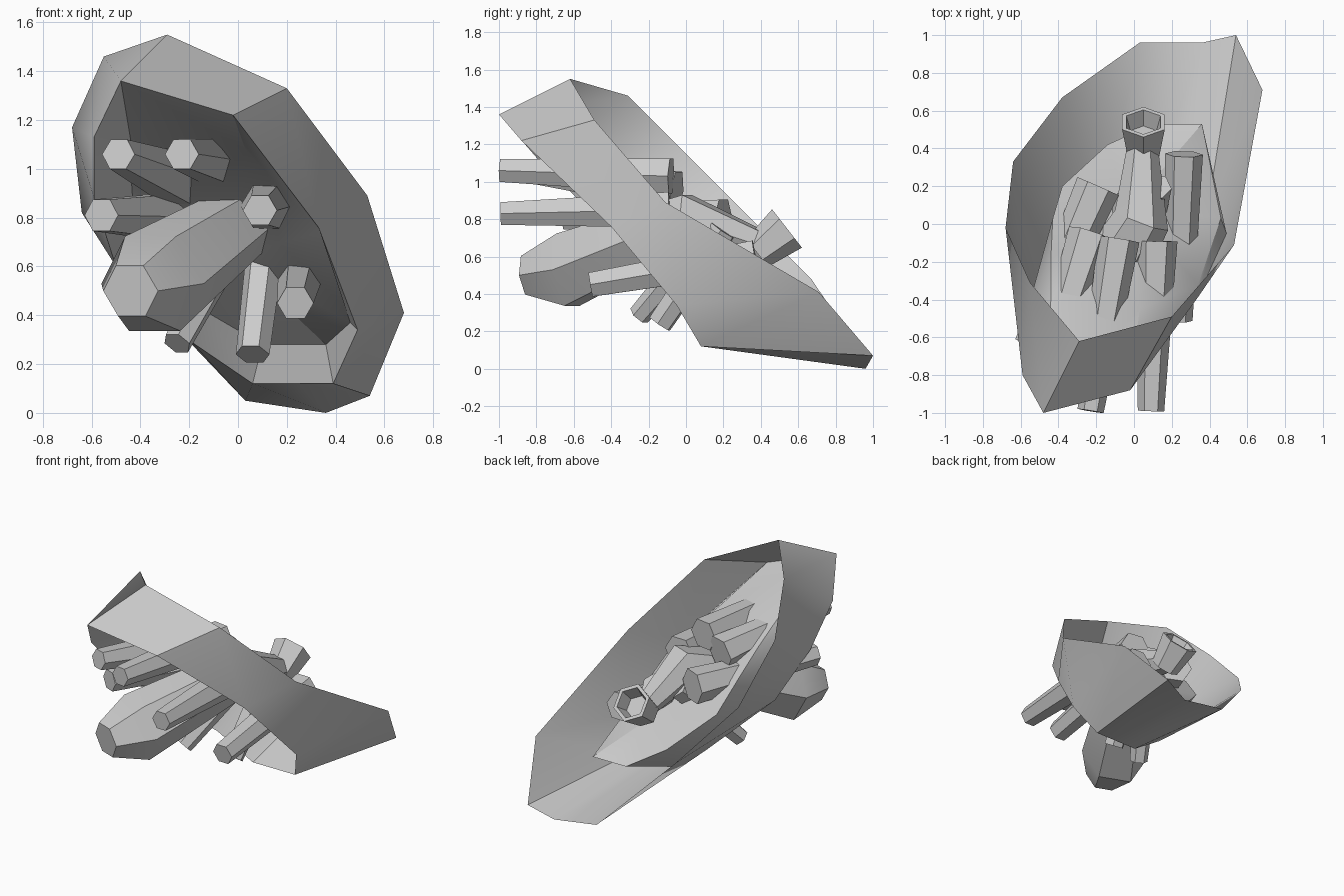
import bpy, math
from mathutils import Vector

if "Cube" in bpy.data.objects:
    bpy.data.objects.remove(bpy.data.objects["Cube"])


def make(name, verts, faces, smooth=False):
    me = bpy.data.meshes.new(name)
    me.from_pydata([tuple(v) for v in verts], [], faces)
    ob = bpy.data.objects.new(name, me)
    bpy.context.collection.objects.link(ob)
    bpy.ops.object.select_all(action='DESELECT')
    ob.select_set(True)
    bpy.context.view_layer.objects.active = ob
    bpy.ops.object.mode_set(mode='EDIT')
    bpy.ops.mesh.select_all(action='SELECT')
    bpy.ops.mesh.normals_make_consistent(inside=False)
    bpy.ops.object.mode_set(mode='OBJECT')
    if smooth:
        bpy.ops.object.shade_smooth_by_angle(angle=math.radians(smooth))
    return ob


def bridge(a, b, n):
    return [(a + i, a + (i + 1) % n, b + (i + 1) % n, b + i) for i in range(n)]


def tube(name, stations, smooth=False, sides=6, turn=0.0):
    """Faceted tube through (point, radius) stations, capped at both ends."""
    pts = [Vector(p) for p, r in stations]
    axis = (pts[-1] - pts[0]).normalized()
    u = axis.cross(Vector((0, 0, 1))).normalized()
    w = u.cross(axis)
    verts, faces = [], []
    for p, (_, r) in zip(pts, stations):
        for k in range(sides):
            t = turn + 2 * math.pi * k / sides
            verts.append(p + r * (math.cos(t) * u + math.sin(t) * w))
    for s in range(len(pts) - 1):
        faces += bridge(s * sides, (s + 1) * sides, sides)
    faces.append(tuple(range(sides)))
    faces.append(tuple(range(len(verts) - sides, len(verts))))
    return make(name, verts, faces, smooth)


# Flared cup: back rim, front rim, recessed floor outline
back_rim = [(-.29, -.62, 1.55), (.20, -.49, 1.33), (.53, -.11, .89), (.68, .71, .41),
            (.54, 1.0, .07), (.36, .96, 0), (.03, .96, .05), (-.38, .67, .48),
            (-.64, .33, .82), (-.68, -.02, 1.17), (-.55, -.31, 1.46)]
front_rim = [(-.48, -1, 1.36), (-.02, -.88, 1.22), (.33, -.40, .76), (.49, -.05, .34),
             (.39, .08, .12), (.25, .08, .12), (.06, .08, .12), (-.19, .04, .29),
             (-.50, -.28, .60), (-.59, -.55, .88), (-.59, -.80, 1.13)]
floor = [(-.44, -.40, 1.12), (.03, -.45, 1.08), (.34, -.32, .74), (.46, .03, .37),
         (.36, .53, .28), (.23, .53, .28), (.10, .53, .28), (-.14, .42, .42),
         (-.38, .20, .65), (-.43, .03, .85), (-.44, -.18, 1.0)]
n = len(back_rim)
make("flared_cup", back_rim + front_rim, bridge(0, n, n), 45)

# Recessed inner bowl closed by a fan
centre = sum((Vector(p) for p in floor), Vector()) / n
make("inner_bowl", front_rim + floor + [centre],
     bridge(0, n, n) + [(n + i, n + (i + 1) % n, 2 * n) for i in range(n)], 32)

# Thick central body tapering to a rear stem
tube("central_body", [((-.44, -.85, .50), .12), ((-.35, -.63, .53), .225),
                      ((.04, .02, .80), .15), ((.05, .42, .66), .085)], 32)

# Hollow bell on the rear stem
tube("rear_bell", [((.05, .38, .62), .095), ((.05, .54, .75), .13),
                   ((.05, .54, .75), .105), ((.05, .47, .69), .08)], turn=math.pi / 6)

# Hexagonal rods passing through the bowl: front end, radius, back end, radius
rods = [("upper_left", (-.49, -.86, 1.06), .07, (-.23, -.05, .95), .12),
        ("upper", (-.23, -.99, 1.06), .07, (-.08, -.08, 1.03), .11),
        ("middle", (.09, -.99, .83), .07, (.12, -.09, .85), .11),
        ("left", (-.56, -.64, .81), .075, (-.19, .20, .80), .12),
        ("right", (.235, -.51, .45), .075, (.265, .37, .60), .10),
        ("lower", (.06, -.14, .24), .07, (.12, .20, .74), .08),
        ("lower_left", (-.25, -.25, .285), .06, (-.02, .12, .72), .08)]
for name, a, ra, b, rb in rods:
    tube(name + "_rod", [(a, ra), (b, rb)])
